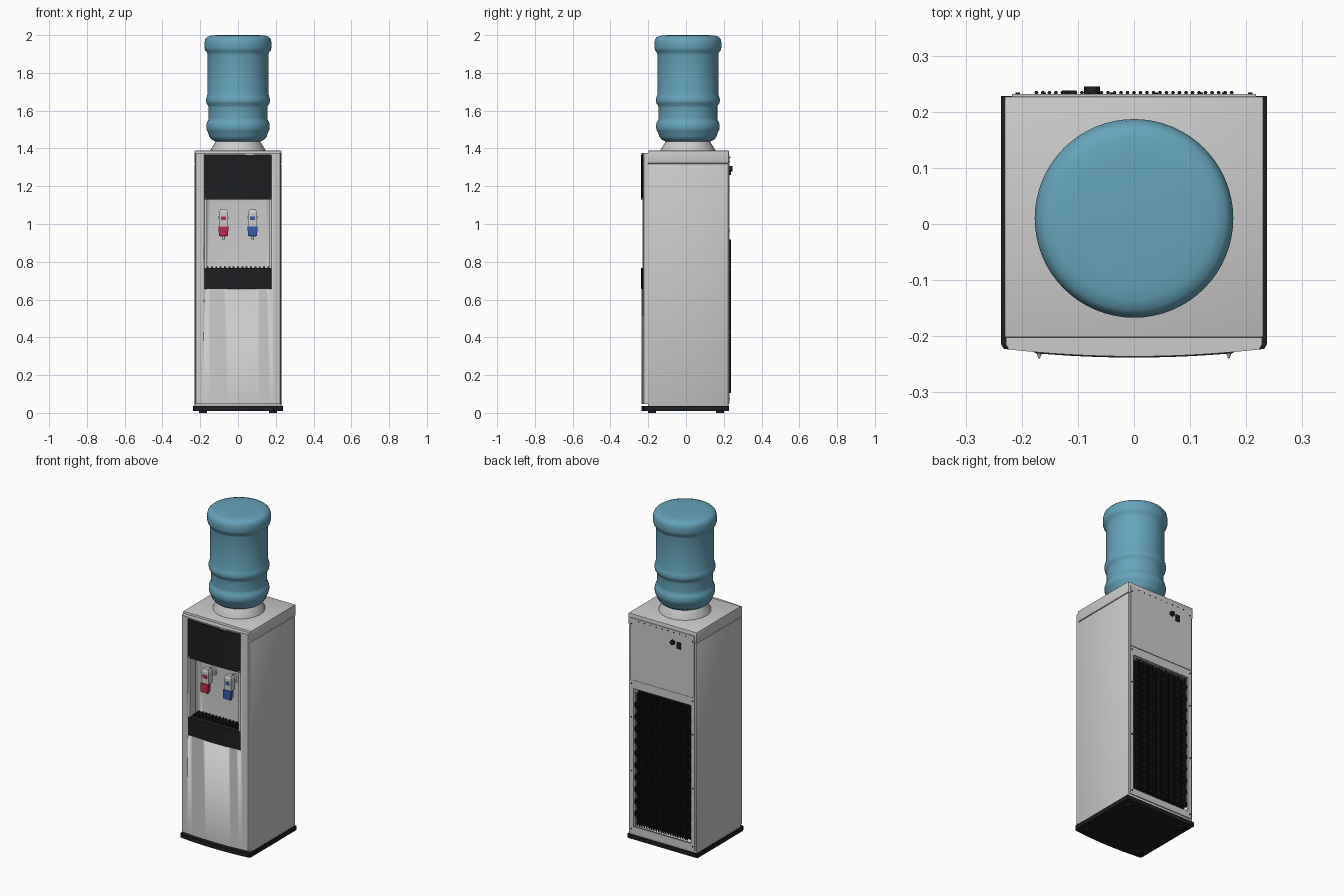
import bpy, bmesh, math
from mathutils import Matrix, Vector

if "Cube" in bpy.data.objects:
    bpy.data.objects.remove(bpy.data.objects["Cube"])


def material(name, col):
    m = bpy.data.materials.new(name)
    m.diffuse_color = (*col, 1)
    m.use_nodes = True
    m.node_tree.nodes["Principled BSDF"].inputs["Base Color"].default_value = m.diffuse_color
    return m


BLACK = material("black_plastic", (0.012, 0.013, 0.014))
WATER = material("bottle_blue", (0.13, 0.37, 0.50))
RED = material("hot_red", (0.50, 0.02, 0.06))
BLUE = material("cold_blue", (0.03, 0.10, 0.38))


def finish(name, bm, mat=None):
    bmesh.ops.recalc_face_normals(bm, faces=bm.faces)
    me = bpy.data.meshes.new(name)
    bm.to_mesh(me)
    bm.free()
    ob = bpy.data.objects.new(name, me)
    bpy.context.collection.objects.link(ob)
    if mat:
        me.materials.append(mat)
    bpy.ops.object.select_all(action='DESELECT')
    ob.select_set(True)
    bpy.context.view_layer.objects.active = ob
    bpy.ops.object.shade_smooth_by_angle(angle=math.radians(35))
    return ob


def add_box(bm, lo, hi):
    lo, hi = Vector(lo), Vector(hi)
    m = Matrix.Translation((lo + hi) / 2) @ Matrix.Diagonal((*(hi - lo), 1))
    return bmesh.ops.create_cube(bm, size=1, matrix=m)['verts']


def box(name, lo, hi, mat=None, bevel=0):
    bm = bmesh.new()
    add_box(bm, lo, hi)
    if bevel:
        bmesh.ops.bevel(bm, geom=bm.edges[:], offset=bevel, segments=2, affect='EDGES', profile=0.5)
    return finish(name, bm, mat)


def add_cyl(bm, p, r, depth, axis='Z', r2=None, seg=24):
    rot = Matrix.Rotation(math.pi / 2, 4, 'X') if axis == 'Y' else Matrix()
    bmesh.ops.create_cone(bm, cap_ends=True, segments=seg, radius1=r, depth=depth,
                          radius2=r if r2 is None else r2, matrix=Matrix.Translation(p) @ rot)


def cyl(name, p, r, depth, mat=None, **kw):
    bm = bmesh.new()
    add_cyl(bm, p, r, depth, **kw)
    return finish(name, bm, mat)


def bow_block(name, half, z0, z1, front, back, mat=None, corner=0.0, n=24):
    """Block with a gently bowed front; corner trims the front's ends."""
    pts = [(half, back), (-half, back)]
    if corner:
        pts.append((-half, front + .25 * half ** 2 + corner))
    h = half - corner * .6
    for i in range(n + 1):
        x = -h + 2 * h * i / n
        pts.append((x, front + .25 * x * x))
    if corner:
        pts.append((half, front + .25 * half ** 2 + corner))
    bm = bmesh.new()
    f = bm.faces.new([bm.verts.new((x, y, z0)) for x, y in pts])
    r = bmesh.ops.extrude_face_region(bm, geom=[f])
    bmesh.ops.translate(bm, vec=(0, 0, z1 - z0),
                        verts=[v for v in r['geom'] if isinstance(v, bmesh.types.BMVert)])
    return finish(name, bm, mat)


def lathe(name, profile, y, mat=None, seg=64):
    bm = bmesh.new()
    vs = [bm.verts.new((r, y, z)) for r, z in profile]
    es = [bm.edges.new(e) for e in zip(vs, vs[1:])]
    bmesh.ops.spin(bm, geom=vs + es, cent=(0, y, 0), axis=(0, 0, 1), angle=2 * math.pi, steps=seg)
    bmesh.ops.remove_doubles(bm, verts=bm.verts, dist=1e-5)
    return finish(name, bm, mat)


def bake(ob):
    dg = bpy.context.evaluated_depsgraph_get()
    return bpy.data.meshes.new_from_object(ob.evaluated_get(dg))


def cut(ob, *cutters):
    for c in cutters:
        m = ob.modifiers.new("cut", 'BOOLEAN')
        m.operation, m.object, m.solver = 'DIFFERENCE', c, 'EXACT'
    me = bake(ob)
    ob.modifiers.clear()
    ob.data = me


def tubes(name, paths, r, res, mat):
    cu = bpy.data.curves.new(name, 'CURVE')
    cu.dimensions, cu.bevel_depth, cu.bevel_resolution, cu.use_fill_caps = '3D', r, res, True
    for path in paths:
        s = cu.splines.new('POLY')
        s.points.add(len(path) - 1)
        for pt, co in zip(s.points, path):
            pt.co = (*co, 1)
    tmp = bpy.data.objects.new("tmp", cu)
    bpy.context.collection.objects.link(tmp)
    bm = bmesh.new()
    bm.from_mesh(bake(tmp))
    bpy.data.objects.remove(tmp)
    return finish(name, bm, mat)


# Cutters: tap recess with rounded back corners, front opening, rear cavity
bm = bmesh.new()
add_box(bm, (-.174, -.35, .70), (.174, -.13, 1.15))
bmesh.ops.bevel(bm, geom=[e for e in bm.edges if all(v.co.y > -.2 for v in e.verts)],
                offset=.03, segments=6, affect='EDGES', profile=0.5)
recess = finish("recess_cutter", bm)
opening = box("opening_cutter", (-.178, -.35, .655), (.178, -.19, 1.365))
cavity = box("cavity_cutter", (-.195, .185, .09), (.195, .35, .935))

# Cabinet, lid, front panel and back panels
body = box("cabinet", (-.229, -.202, .034), (.229, .224, 1.319), bevel=.003)
cut(body, recess, cavity)
box("lid", (-.231, -.202, 1.321), (.231, .227, 1.388), bevel=.003)
panel = bow_block("front_panel", .228, .048, 1.375, -.236, -.2, corner=.008)
cut(panel, opening)
rear = box("rear_frame", (-.217, .22, .05), (.217, .230, .985))
cut(rear, cavity)
box("rear_upper_panel", (-.217, .22, .987), (.217, .2315, 1.365))
box("cavity_backing", (-.194, .18, .091), (.194, .188, .934), BLACK)
for c in (recess, opening, cavity):
    bpy.data.objects.remove(c)

# Black base and feet
bow_block("base", .237, .010, .036, -.236, .228, BLACK, corner=.008)
for sx in (-1, 1):
    for sy in (-1, 1):
        cyl("foot", (sx * .185, sy * .18, .006), .022, .012, BLACK)

# Dark upper fascia and drip tray
bow_block("upper_fascia", .177, 1.13, 1.364, -.238, -.19, BLACK)
bow_block("tray_front", .177, .656, .768, -.238, -.205, BLACK)
box("tray_floor", (-.173, -.21, .656), (.173, -.131, .752), BLACK)
bm = bmesh.new()
for i in range(15):
    x = -.161 + i * .023
    add_box(bm, (x - .005, -.206, .75), (x + .005, -.14, .774))
finish("tray_slats", bm, BLACK)
for s in (-1, 1):
    box("recess_trim", (s * .171 - .006, -.229, .768), (s * .171 + .006, -.17, 1.13))
    cyl("recess_tab", (s * .169, -.234, 1.135), .006, .012, axis='Y', r2=.001, seg=12)

# Hot and cold taps
for name, x, mat in (("hot", -.077, RED), ("cold", .077, BLUE)):
    bm = bmesh.new()
    add_cyl(bm, (x, -.155, 1.035), .016, .06, axis='Y')
    add_cyl(bm, (x, -.136, 1.035), .026, .012, axis='Y')
    add_cyl(bm, (x, -.185, 1.0), .017, .13)
    add_cyl(bm, (x, -.185, .929), .008, .02)
    finish(name + "_tap_spout", bm)
    bm = bmesh.new()
    add_box(bm, (x - .024, -.21, .988), (x + .024, -.172, 1.06))
    for v in add_box(bm, (x - .024, -.21, 1.06), (x + .024, -.172, 1.076)):
        if v.co.z > 1.07:
            v.co.x = x + (v.co.x - x) * .7
            v.co.y = -.19 + (v.co.y + .19) * .7
    finish(name + "_tap_body", bm)
    bm = bmesh.new()
    for v in add_box(bm, (x - .027, -.216, .937), (x + .027, -.198, .988)):
        if v.co.z < .95:
            v.co.x = x + (v.co.x - x) * .88
            v.co.y -= .004
    add_box(bm, (x - .013, -.213, 1.02), (x + .013, -.208, 1.04))
    finish(name + "_tap_lever", bm, mat)

# Bottle and collar
lathe("collar", [(0, 1.38), (.147, 1.38), (.145, 1.392), (.118, 1.436), (.108, 1.44), (.1, 1.42), (0, 1.42)], .01)
lathe("bottle", [(0, 1.425), (.095, 1.425), (.12, 1.437), (.14, 1.447), (.153, 1.465), (.158, 1.485),
                 (.164, 1.493), (.168, 1.507), (.168, 1.525), (.164, 1.54), (.157, 1.55), (.156, 1.56),
                 (.156, 1.615), (.158, 1.628), (.166, 1.637), (.169, 1.65), (.169, 1.662), (.165, 1.675),
                 (.161, 1.688), (.161, 1.895), (.164, 1.908), (.173, 1.918), (.177, 1.932),
                 (.177, 1.962), (.173, 1.98), (.163, 1.991), (.145, 1.997), (.11, 2.0), (0, 2.0)], .01, WATER)

# Rear condenser: serpentine tube between two layers of upright wires
path, pitch, n = [], .037, 22
for i in range(n):
    z, s = .115 + i * pitch, (1 if i % 2 else -1)
    path.append((-s * .168, .2225, z))
    path.append((s * .168, .2225, z))
    if i < n - 1:
        for k in range(1, 6):
            a = math.pi * k / 6
            path.append((s * (.168 + .018 * math.sin(a)), .2225, z + pitch / 2 * (1 - math.cos(a))))
tubes("condenser_tube", [path], .007, 2, BLACK)
wires = [[(-.174 + .0116 * i, y, .105), (-.174 + .0116 * i, y, .918)] for i in range(31) for y in (.212, .234)]
tubes("condenser_wires", wires, .0035, 1, BLACK)

# Rear outlet, knob and screws
cyl("rear_knob", (-.075, .237, 1.292), .014, .016, BLACK, axis='Y')
box("rear_socket", (-.129, .228, 1.26), (-.102, .238, 1.30), BLACK, bevel=.002)
bm = bmesh.new()
for s in (-1, 1):
    for z in (.075, .43, .76, .965, 1.33):
        add_cyl(bm, (s * .207, .231, z), .004, .006, axis='Y', seg=10)
for i in range(9):
    add_cyl(bm, (-.16 + .04 * i, .232, 1.352), .003, .005, axis='Y', seg=10)
finish("rear_screws", bm, BLACK)
